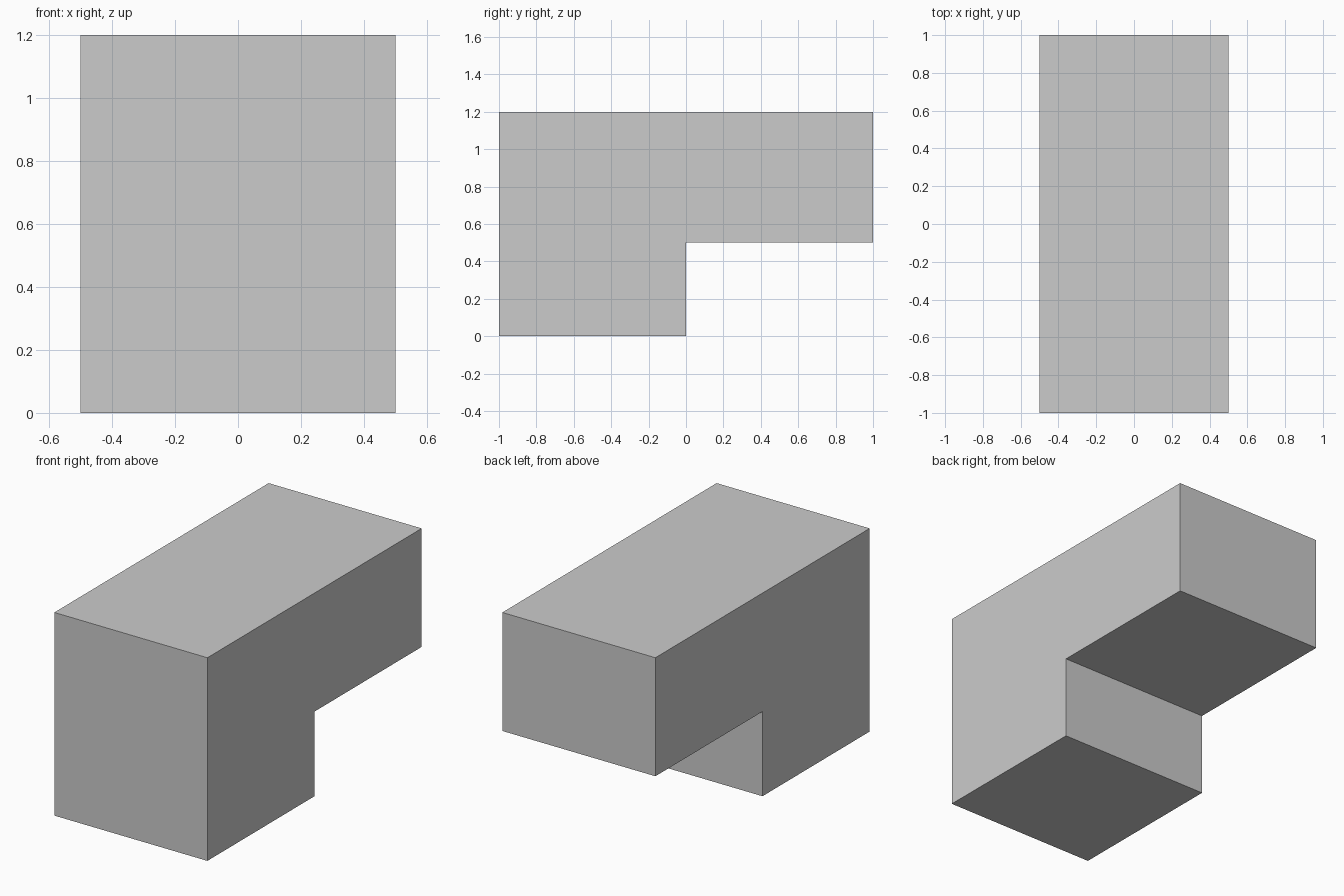
import bpy
import bmesh

if "Cube" in bpy.data.objects:
    bpy.data.objects.remove(bpy.data.objects["Cube"])

# Side profile (y, z) of the overhanging block
PROFILE = [(-1, 0), (0, 0), (0, 0.5), (1, 0.5), (1, 1.2), (-1, 1.2)]
WIDTH = 1.0

# Extrude the profile across x
bm = bmesh.new()
face = bm.faces.new([bm.verts.new((-WIDTH / 2, y, z)) for y, z in PROFILE])
result = bmesh.ops.extrude_face_region(bm, geom=[face])
verts = [v for v in result["geom"] if isinstance(v, bmesh.types.BMVert)]
bmesh.ops.translate(bm, verts=verts, vec=(WIDTH, 0, 0))
bmesh.ops.recalc_face_normals(bm, faces=bm.faces)

mesh = bpy.data.meshes.new("overhang_block")
bm.to_mesh(mesh)
bm.free()
block = bpy.data.objects.new("overhang_block", mesh)
bpy.context.collection.objects.link(block)
